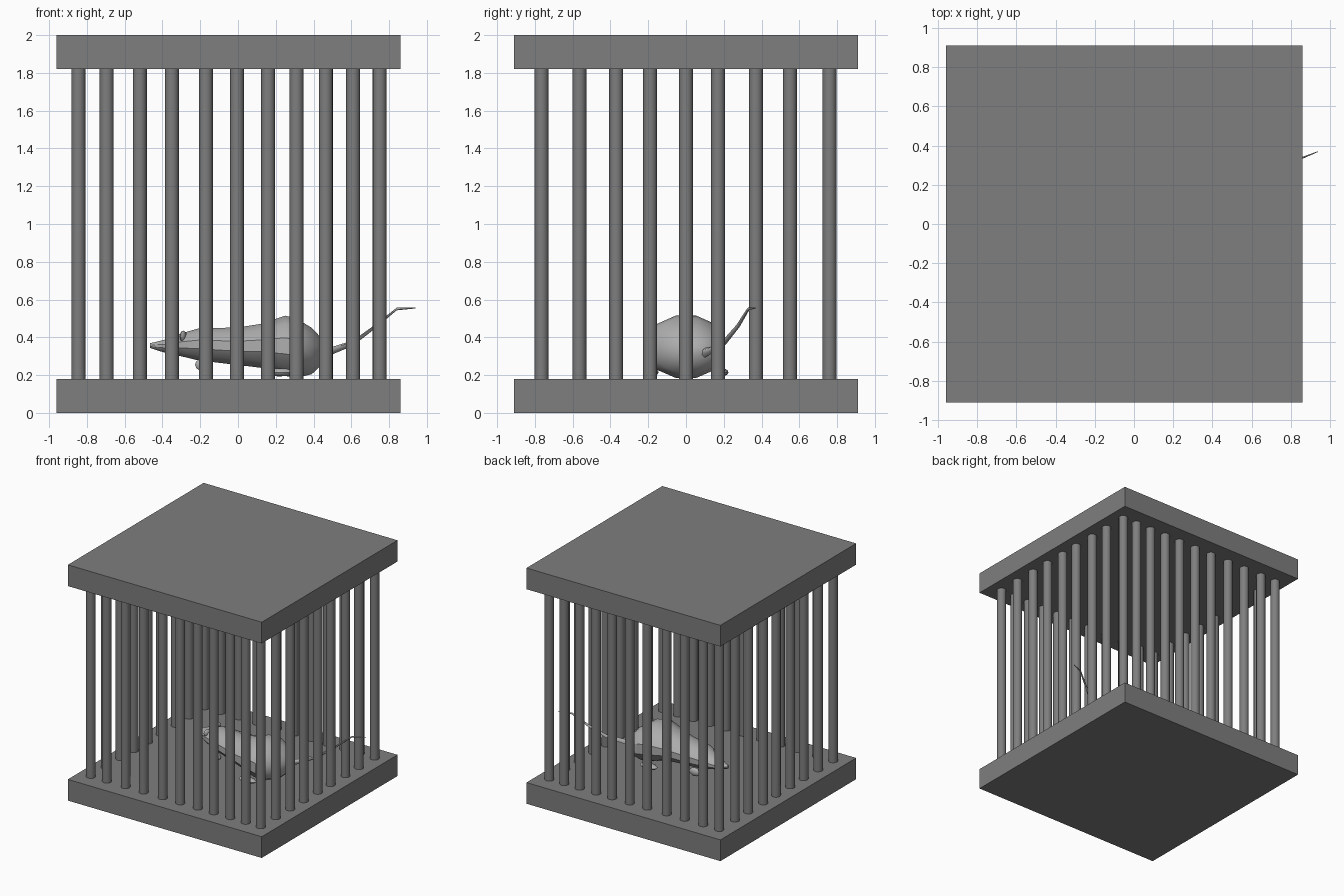
import bpy, bmesh, math
from mathutils import Vector

if "Cube" in bpy.data.objects:
    bpy.data.objects.remove(bpy.data.objects["Cube"])


def material(name, v):
    m = bpy.data.materials.new(name)
    m.diffuse_color = (v, v, v, 1)
    m.use_nodes = True
    m.node_tree.nodes["Principled BSDF"].inputs["Base Color"].default_value = m.diffuse_color
    return m


CAGE = material("cage grey", 0.21)
FUR = material("mouse grey", 0.42)


def finish(bm, name, mat, angle=None):
    bmesh.ops.recalc_face_normals(bm, faces=bm.faces)
    me = bpy.data.meshes.new(name)
    bm.to_mesh(me)
    bm.free()
    ob = bpy.data.objects.new(name, me)
    bpy.context.collection.objects.link(ob)
    me.materials.append(mat)
    if angle:
        bpy.ops.object.select_all(action='DESELECT')
        ob.select_set(True)
        bpy.context.view_layer.objects.active = ob
        bpy.ops.object.shade_smooth_by_angle(angle=math.radians(angle))
    return ob


def slab(name, z0, z1):
    bm = bmesh.new()
    bmesh.ops.create_cube(bm, size=1)
    for v in bm.verts:
        v.co = Vector((v.co.x * 1.82 - 0.05, v.co.y * 1.82, (z0 + z1) / 2 + v.co.z * (z1 - z0)))
    finish(bm, name, CAGE)


def loft(name, rings, sides, angle):
    """Skin elliptical rings (x, y, z, half width, half height) along x."""
    bm = bmesh.new()
    loops = []
    for x, y, z, w, h in rings:
        loops.append([bm.verts.new((x, y + w * math.cos(a), z + h * math.sin(a)))
                      for a in (math.tau * (i + 0.5) / sides for i in range(sides))])
    for a, b in zip(loops, loops[1:]):
        for i in range(sides):
            j = (i + 1) % sides
            bm.faces.new((a[i], a[j], b[j], b[i]))
    bm.faces.new(loops[0])
    bm.faces.new(loops[-1])
    return finish(bm, name, FUR, angle)


def blob(name, loc, size, turn=0):
    bm = bmesh.new()
    bmesh.ops.create_uvsphere(bm, u_segments=10, v_segments=6, radius=1)
    bmesh.ops.scale(bm, vec=size, verts=bm.verts)
    ob = finish(bm, name, FUR, 40)
    ob.location = loc
    ob.rotation_euler.z = turn


# Cage floor and roof
slab("cage_floor", 0, 0.18)
slab("cage_roof", 1.82, 2)

# Bars around all four sides, corners shared
xs = [-0.845, -0.695, -0.52, -0.35, -0.17, -0.005, 0.16, 0.31, 0.465, 0.61, 0.75]
ys = [-0.765, -0.565, -0.37, -0.19, 0, 0.17, 0.37, 0.55, 0.76]
spots = [(x, y) for x in xs for y in ys if x in (xs[0], xs[-1]) or y in (ys[0], ys[-1])]
bm = bmesh.new()
for x, y in spots:
    new = bmesh.ops.create_cone(bm, cap_ends=True, segments=16, radius1=0.037,
                                radius2=0.037, depth=1.66)["verts"]
    bmesh.ops.translate(bm, vec=(x, y, 1), verts=new)
finish(bm, "cage_bars", CAGE, 40)

# Mouse body: x, y, bottom, top, half width
body = [(-0.465, 0.10, 0.343, 0.370, 0.015), (-0.44, 0.10, 0.335, 0.375, 0.025),
        (-0.39, 0.095, 0.318, 0.388, 0.055), (-0.31, 0.08, 0.300, 0.420, 0.095),
        (-0.21, 0.06, 0.275, 0.450, 0.125), (0.00, 0.02, 0.250, 0.456, 0.150),
        (0.12, 0.00, 0.235, 0.475, 0.180), (0.25, 0.00, 0.190, 0.520, 0.215),
        (0.31, 0.00, 0.180, 0.505, 0.215), (0.39, 0.02, 0.200, 0.455, 0.170),
        (0.44, 0.04, 0.250, 0.400, 0.100), (0.465, 0.05, 0.300, 0.350, 0.035)]
loft("mouse_body", [(x, y, (b + t) / 2, w, (t - b) / 2) for x, y, b, t, w in body], 12, 32)

# Thin tail lifting out between the bars
tail = [(0.42, 0.08, 0.31, 0.028), (0.50, 0.13, 0.33, 0.02), (0.61, 0.20, 0.37, 0.014),
        (0.73, 0.275, 0.46, 0.010), (0.84, 0.33, 0.55, 0.007), (0.94, 0.37, 0.555, 0.002)]
loft("mouse_tail", [(x, y, z, r, r) for x, y, z, r in tail], 6, 60)

# Ears and feet on both sides
for s, side in ((1, "left"), (-1, "right")):
    blob(f"{side}_ear", (-0.29, 0.08 + s * 0.075, 0.405), (0.015, 0.035, 0.03), s * 0.4)
    blob(f"{side}_front_foot", (-0.18, 0.05 + s * 0.09, 0.255), (0.05, 0.022, 0.035))
    blob(f"{side}_hind_foot", (0.22, s * 0.185, 0.215), (0.08, 0.04, 0.022))
